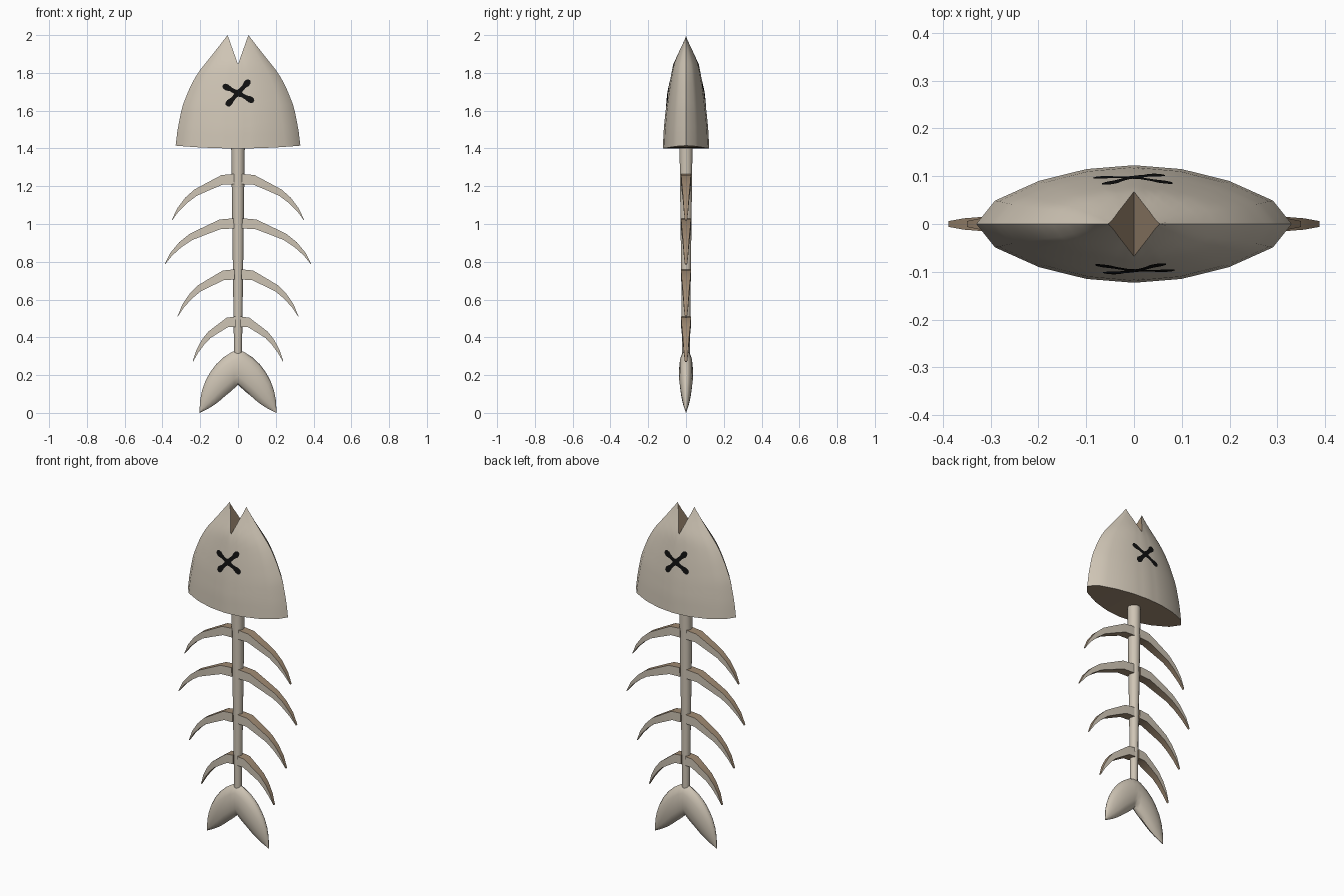
import bpy, bmesh, math

if "Cube" in bpy.data.objects:
    bpy.data.objects.remove(bpy.data.objects["Cube"])

def material(name, rgb):
    m = bpy.data.materials.new(name)
    m.diffuse_color = (*rgb, 1)
    m.use_nodes = True
    m.node_tree.nodes["Principled BSDF"].inputs["Base Color"].default_value = m.diffuse_color
    return m

BONE = material("pale bone", (0.62, 0.555, 0.46))
EDGE = material("brown bone edge", (0.35, 0.255, 0.17))
BLACK = material("black", (0.005, 0.005, 0.005))

def lerp(table, v):
    """Linear lookup in a list of (key, value)."""
    for (a, p), (b, q) in zip(table, table[1:]):
        if v <= b:
            return p + (q - p) * max(0, v - a) / (b - a)
    return table[-1][1]

def finish(bm, name, mats, angle=40, recalc=True):
    bmesh.ops.remove_doubles(bm, verts=bm.verts, dist=1e-5)
    bmesh.ops.dissolve_degenerate(bm, edges=bm.edges, dist=1e-6)
    if recalc:
        bmesh.ops.recalc_face_normals(bm, faces=bm.faces)
    me = bpy.data.meshes.new(name)
    bm.to_mesh(me)
    bm.free()
    ob = bpy.data.objects.new(name, me)
    bpy.context.collection.objects.link(ob)
    for m in mats:
        me.materials.append(m)
    bpy.ops.object.select_all(action='DESELECT')
    ob.select_set(True)
    bpy.context.view_layer.objects.active = ob
    bpy.ops.object.shade_smooth_by_angle(angle=math.radians(angle))
    return ob

def loft(bm, rings, closed=True):
    """Skin between rings of points; returns the rings of vertices."""
    vs = [[bm.verts.new(p) for p in r] for r in rings]
    n = len(rings[0])
    for a, b in zip(vs, vs[1:]):
        for i in range(n if closed else n - 1):
            j = (i + 1) % n
            bm.faces.new((a[i], a[j], b[j], b[i]))
    return vs

# Head: half width and half depth by height, lens profile across
WIDTH = [(1.40, .332), (1.50, .32), (1.62, .296), (1.725, .254), (1.80, .213),
         (1.86, .165), (1.92, .117), (2.0, .055)]
DEPTH = [(1.40, .123), (1.50, .118), (1.60, .108), (1.70, .094), (1.80, .077),
         (1.845, .068), (1.90, .044), (2.0, 0)]
LENS = [(0, 1), (.3, .935), (.6, .735), (.88, .40), (1, 0)]

def head_y(x, z):
    return lerp(DEPTH, z) * lerp(LENS, abs(x) / lerp(WIDTH, z))

def notch_z(t):
    """Height where column t meets the mouth notch."""
    lo, hi = 1.845, 2.0
    for _ in range(40):
        z = (lo + hi) / 2
        if z < 1.845 + abs(t) * lerp(WIDTH, z) * .155 / .055:
            lo = z
        else:
            hi = z
    return lo

def head():
    bm = bmesh.new()
    half = [0, .1, .2, .3, .45, .6, .75, .88, 1]
    cols = [-t for t in half[:0:-1]] + half
    rows = 16
    sheets = []
    for side in (-1, 1):
        grid = []
        for k in range(rows + 1):
            ring = []
            for t in cols:
                z0 = 1.40 + .015 * t * t
                z = z0 + (notch_z(t) - z0) * k / rows
                x = t * lerp(WIDTH, z)
                y = 0 if abs(t) == 1 else lerp(DEPTH, z) * lerp(LENS, abs(t))
                ring.append((x, side * y, z))
            grid.append(ring)
        sheets.append(loft(bm, grid, False))
    # underside and notch walls join the two sheets
    for k in (0, rows):
        f, b = sheets[0][k], sheets[1][k]
        for i in range(len(cols) - 1):
            face = bm.faces.new((f[i], f[i + 1], b[i + 1], b[i]))
            face.material_index = 1
    finish(bm, "head", [BONE, EDGE])

head()

# Crossed eyes hugging the head, front and back
def eye(name, side):
    bm = bmesh.new()
    strokes = [((-.066, 1.727), (.07, 1.656)), ((-.05, 1.638), (.052, 1.75))]
    for n, ((x0, z0), (x1, z1)) in enumerate(strokes):
        L = math.hypot(x1 - x0, z1 - z0)
        dx, dz = (x1 - x0) / L, (z1 - z0) / L
        rings = []
        for s, w in [(-.1, .007), (-.04, .015), (.06, .017), (.2, .011), (.35, .011),
                     (.5, .017), (.65, .011), (.8, .011), (.94, .017), (1.04, .015), (1.1, .007)]:
            ring = []
            for k in (-1, 0, 1):
                x = x0 + dx * L * s - dz * w * k
                z = z0 + dz * L * s + dx * w * k
                y = head_y(x, z) + .003 + .001 * n
                ring.append((-side * x, side * y, z))
            rings.append(ring)
        loft(bm, rings, False)
    bm.normal_update()
    for f in bm.faces:
        if f.normal.y * side < 0:
            f.normal_flip()
    finish(bm, name, [BLACK], recalc=False)

eye("front_eye", -1)
eye("back_eye", 1)

# Spine: tapered rod
def spine():
    bm = bmesh.new()
    rings = [[(r * math.cos(math.tau * i / 10), r * math.sin(math.tau * i / 10), z)
              for i in range(10)] for z, r in [(.31, .021), (1.41, .036)]]
    vs = loft(bm, rings)
    for v in vs:
        bm.faces.new(v)
    finish(bm, "spine", [BONE])

spine()

# Ribs: curved blades, pale front and back with brown edges
UPPER = [(.06, 0), (.25, -.025), (.48, -.20), (.66, -.34), (.80, -.52), (.92, -.75), (1, -1)]
THICK = [.055, .054, .046, .040, .033, .020, .003]

def rib(name, tip_x, root_z, tip_z, side):
    bm = bmesh.new()
    rings = []
    for i, ((u, h), t) in enumerate(zip(UPPER, THICK)):
        x, z = tip_x * u, root_z + h * (root_z - tip_z)
        lean = .45 * t * u       # lower edge sits inward
        y = .027 - .018 * u ** 2
        if i == len(UPPER) - 1:
            y = .006
        lx, lz = x - lean, z - t * (1 - .25 * u)
        rings.append([(side * x, -y, z), (side * x, y, z),
                      (side * lx, y, lz), (side * lx, -y, lz)])
    vs = loft(bm, rings)
    bm.faces.new(vs[0])
    bm.faces.new(vs[-1])
    bm.normal_update()
    for f in bm.faces:
        f.material_index = 0 if abs(f.normal.y) > .7 else 1
    finish(bm, name, [BONE, EDGE], 30)

for n, (tx, rz, tz) in enumerate([(.35, 1.265, 1.022), (.388, 1.03, .788),
                                  (.32, .76, .512), (.24, .51, .272)], 1):
    for side, label in ((-1, "left"), (1, "right")):
        rib(f"{label}_rib_{n}", tx, rz, tz, side)

# Tail: two swept lobes with lens sections
def tail():
    bm = bmesh.new()
    #        outer edge      inner edge   half thickness
    lobe = [(0, .333, 0, .15, .036), (.032, .323, .018, .132, .037), (.075, .295, .04, .112, .037),
            (.115, .258, .065, .092, .036), (.147, .215, .09, .07, .032), (.172, .17, .115, .05, .027),
            (.19, .12, .145, .030, .020), (.20, .07, .172, .015, .012), (.205, 0, .203, 0, .001)]
    stations = [(-a, b, -c, d, e) for a, b, c, d, e in lobe[:0:-1]] + lobe
    rings = []
    for ox, oz, ix, iz, th in stations:
        ring = []
        for k in range(12):
            a = math.tau * k / 12
            s = (1 - math.cos(a)) / 2
            ring.append((ox + (ix - ox) * s, th * math.sin(a), oz + (iz - oz) * s))
        rings.append(ring)
    vs = loft(bm, rings)
    bm.faces.new(vs[0])
    bm.faces.new(vs[-1])
    finish(bm, "tail", [BONE], 60)

tail()
